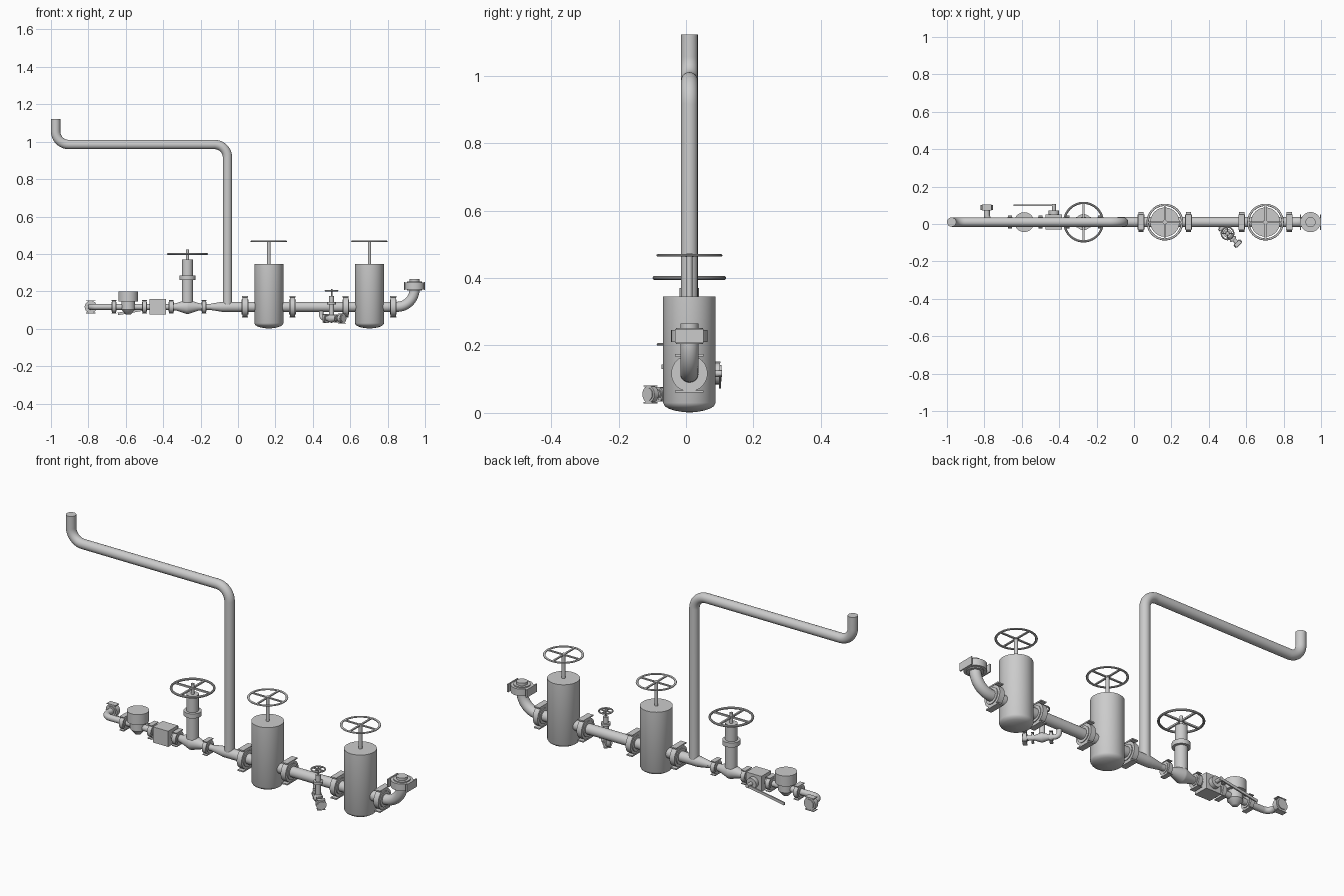
import bpy, bmesh, math
from mathutils import Vector, Matrix

if "Cube" in bpy.data.objects:
    bpy.data.objects.remove(bpy.data.objects["Cube"])

Y0, Z0 = 0.01, 0.117          # axis of the main line
X, Y, Z = Vector((1, 0, 0)), Vector((0, 1, 0)), Vector((0, 0, 1))


def frame(origin, axis):
    """Matrix whose local z follows axis; local x is up (or world x for upright parts)."""
    a = Vector(axis).normalized()
    u = X if abs(a.z) > 0.9 else Z
    v = a.cross(u)
    m = Matrix((u, v, a)).transposed().to_4x4()
    m.translation = Vector(origin)
    return m


def finish(name, bm, matrix=Matrix()):
    bmesh.ops.recalc_face_normals(bm, faces=bm.faces)
    me = bpy.data.meshes.new(name)
    bm.to_mesh(me)
    bm.free()
    ob = bpy.data.objects.new(name, me)
    ob.matrix_world = matrix
    bpy.context.collection.objects.link(ob)
    return smooth(ob)


def smooth(ob):
    bpy.ops.object.select_all(action='DESELECT')
    ob.select_set(True)
    bpy.context.view_layer.objects.active = ob
    bpy.ops.object.shade_smooth_by_angle(angle=math.radians(35))
    return ob


def add_box(bm, centre, size):
    m = Matrix.Translation(centre) @ Matrix.Diagonal((*size, 1))
    bmesh.ops.create_cube(bm, size=1, matrix=m)


def add_lathe(bm, profile, seg=40):
    """Closed turned solid from (radius, height) pairs."""
    rings = []
    for r, h in profile:
        rings.append([bm.verts.new((r * math.cos(2 * math.pi * i / seg),
                                    r * math.sin(2 * math.pi * i / seg), h)) for i in range(seg)])
    for a, b in zip(rings, rings[1:]):
        for i in range(seg):
            j = (i + 1) % seg
            bm.faces.new((a[i], a[j], b[j], b[i]))
    bm.faces.new(rings[0])
    bm.faces.new(rings[-1])


def lathe(name, profile, origin, axis=Z, seg=40):
    bm = bmesh.new()
    add_lathe(bm, profile, seg)
    return finish(name, bm, frame(origin, axis))


def pipe(name, points, radius, bend=0.0):
    """Round pipe along a path with filleted right-angle corners."""
    pts = [Vector(p) for p in points]
    path = [pts[0]]
    for a, b, c in zip(pts, pts[1:], pts[2:]):
        d1, d2 = (b - a).normalized(), (c - b).normalized()
        centre = b - d1 * bend + d2 * bend
        for i in range(13):
            t = math.pi / 2 * i / 12
            path.append(centre - d2 * bend * math.cos(t) + d1 * bend * math.sin(t))
    path.append(pts[-1])
    cu = bpy.data.curves.new(name, 'CURVE')
    cu.dimensions = '3D'
    cu.bevel_depth, cu.bevel_resolution, cu.use_fill_caps = radius, 8, True
    sp = cu.splines.new('POLY')
    sp.points.add(len(path) - 1)
    for p, co in zip(sp.points, path):
        p.co = (*co, 1)
    tmp = bpy.data.objects.new(name, cu)
    bpy.context.collection.objects.link(tmp)
    bpy.context.view_layer.update()
    me = bpy.data.meshes.new_from_object(tmp.evaluated_get(bpy.context.evaluated_depsgraph_get()))
    bpy.data.objects.remove(tmp)
    ob = bpy.data.objects.new(name, me)
    bpy.context.collection.objects.link(ob)
    return smooth(ob)


def flange(name, origin, axis, r, width):
    """Joint disc with a flat clamp plate on two opposite sides."""
    bm = bmesh.new()
    w = width / 2
    add_lathe(bm, [(r * .72, -w * 1.3), (r * .72, -w), (r * .96, -w), (r * .96, w),
                   (r * .72, w), (r * .72, w * 1.3)])
    for s in (-1, 1):
        add_box(bm, (s * r * .96, 0, 0), (r * .12, r * 1.5, width * 1.15))
    finish(name, bm, frame(origin, axis))


def handwheel(name, origin, r, tube, flat=1.0):
    """Rim, four spokes and hub."""
    bm = bmesh.new()
    n, k = 48, 10
    ring = [[bm.verts.new(((r - tube + tube * math.cos(2 * math.pi * j / k)) * math.cos(2 * math.pi * i / n),
                           (r - tube + tube * math.cos(2 * math.pi * j / k)) * math.sin(2 * math.pi * i / n),
                           tube * flat * math.sin(2 * math.pi * j / k))) for j in range(k)] for i in range(n)]
    for i in range(n):
        for j in range(k):
            a, b = ring[i], ring[(i + 1) % n]
            bm.faces.new((a[j], b[j], b[(j + 1) % k], a[(j + 1) % k]))
    L = 2 * (r - tube)
    add_box(bm, (0, 0, 0), (L, tube * 1.5, tube * flat * 1.4))
    add_box(bm, (0, 0, 0), (tube * 1.5, L, tube * flat * 1.4))
    add_lathe(bm, [(tube * 2, -tube * flat), (tube * 2, tube * flat)], 24)
    finish(name, bm, Matrix.Translation(origin))


def on_line(x, z=Z0):
    return (x, Y0, z)


# Main line, outlet elbow and tall riser
pipe("main_pipe", [on_line(-0.085), on_line(0.944), on_line(0.944, 0.265)], 0.027, 0.095)
pipe("riser_pipe", [on_line(-0.056), on_line(-0.056, 0.985), on_line(-0.975, 0.985),
                    on_line(-0.975, 1.122)], 0.025, 0.07)
flange("outlet_flange", on_line(0.944, 0.228), Z, 0.056, 0.036)
for i, x in enumerate((0.037, 0.292, 0.576, 0.83)):
    flange(f"main_flange_{i + 1}", on_line(x), X, 0.056, 0.028)

# Two large tank-shaped gate valves
for i, x in enumerate((0.165, 0.703)):
    dome = [(0.078 * math.sin(t), 0.03 - 0.028 * math.cos(t))
            for t in (0.02, 0.3, 0.6, 0.9, 1.2, math.pi / 2)]
    dome[0] = (0.002, 0.001)
    lathe(f"gate_valve_body_{i + 1}", dome + [(0.078, 0.345)], on_line(x, 0), Z, 48)
    lathe(f"gate_valve_stem_{i + 1}", [(0.009, 0.34), (0.009, 0.472)], on_line(x, 0), Z, 20)
    handwheel(f"gate_valve_wheel_{i + 1}", on_line(x, 0.467), 0.098, 0.006, 0.7)

# Reducer and small-bore line with its inlet turning to the back
lathe("reducer", [(0.017, -0.145), (0.027, -0.083), (0.027, -0.05)], (0, Y0, Z0), X)
pipe("small_pipe", [on_line(-0.12), on_line(-0.787), (-0.787, 0.105, Z0)], 0.016, 0.04)
for i, x in enumerate((-0.182, -0.357, -0.5, -0.663)):
    flange(f"small_flange_{i + 1}", on_line(x), X, 0.036, 0.022)
flange("inlet_flange", (-0.787, 0.088, Z0), Y, 0.034, 0.026)

# Globe valve
gx = -0.27
lathe("globe_valve_body", [(0.018, -0.075), (0.02, -0.06), (0.038, -0.004), (0.038, 0.004),
                           (0.02, 0.06), (0.018, 0.075)], on_line(gx), X)
lathe("globe_valve_bonnet", [(0.03, 0.11), (0.03, 0.26), (0.043, 0.26), (0.043, 0.284),
                             (0.029, 0.284), (0.029, 0.37)], on_line(gx, 0))
lathe("globe_valve_stem", [(0.008, 0.36), (0.008, 0.424)], on_line(gx, 0), Z, 20)
handwheel("globe_valve_wheel", on_line(gx, 0.4), 0.109, 0.006)

# Ball valve block, side boss and lever
bx = -0.428
bm = bmesh.new()
add_box(bm, on_line(bx), (0.088, 0.08, 0.082))
finish("ball_valve_block", bm)
lathe("ball_valve_boss", [(0.028, 0.04), (0.028, 0.072), (0.01, 0.072), (0.01, 0.106)],
      (bx, 0, Z0), Y, 24)
bm = bmesh.new()
add_box(bm, (-0.105, 0, 0), (0.225, 0.007, 0.014))
finish("ball_valve_lever", bm, Matrix.Translation((bx, 0.101, Z0)) @ Matrix.Rotation(math.radians(-10), 4, 'Y'))

# Steam trap
lathe("trap_body", [(0.008, 0.075), (0.016, 0.078), (0.037, 0.104), (0.037, 0.145), (0.053, 0.145),
                    (0.053, 0.2)], on_line(-0.587, 0))

# Drain branch with a small valve, set at 45 degrees
c, d = Vector((0.5, -0.05, 0.055)), Vector((1, -1, 0)).normalized()
start = c - d * 0.078
pipe("drain_pipe", [start + Z * 0.06, start, c + d * 0.085], 0.012, 0.022)
flange("drain_end_flange", c + d * 0.078, d, 0.026, 0.018)
flange("drain_joint_flange", c + d * 0.042, d, 0.021, 0.01)
flange("drain_inlet_flange", c - d * 0.042, d, 0.024, 0.014)
lathe("drain_valve_body", [(0.012, -0.035), (0.023, -0.002), (0.023, 0.002), (0.012, 0.035)], c, d, 28)
lathe("drain_valve_bonnet", [(0.014, 0), (0.014, 0.075), (0.023, 0.075), (0.023, 0.088), (0.013, 0.088),
                             (0.013, 0.12), (0.004, 0.12), (0.004, 0.158)], c, Z, 24)
handwheel("drain_valve_wheel", c + Z * 0.148, 0.037, 0.004)
